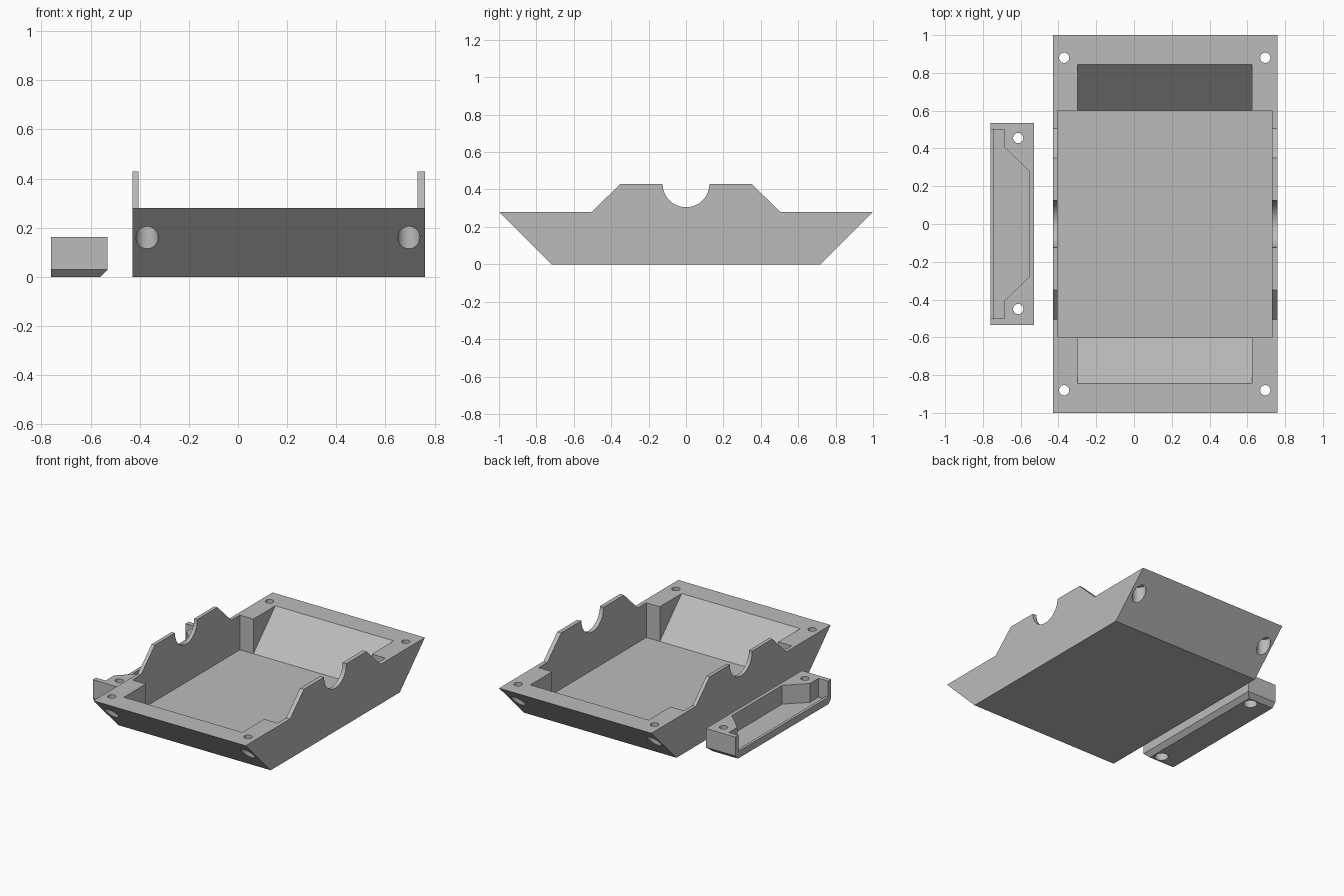
import bpy, bmesh, math
from mathutils import Vector

if "Cube" in bpy.data.objects:
    bpy.data.objects.remove(bpy.data.objects["Cube"])

grey = bpy.data.materials.new("plain grey")
grey.diffuse_color = (0.5, 0.5, 0.5, 1)
grey.use_nodes = True
grey.node_tree.nodes["Principled BSDF"].inputs["Base Color"].default_value = grey.diffuse_color


def link(name, bm):
    bmesh.ops.recalc_face_normals(bm, faces=bm.faces)
    me = bpy.data.meshes.new(name)
    bm.to_mesh(me)
    bm.free()
    me.materials.append(grey)
    ob = bpy.data.objects.new(name, me)
    bpy.context.collection.objects.link(ob)
    return ob


def prism(name, pts, axis, lo, hi):
    """Extrude a 2D outline along x (points are y,z) or z (points are x,y)."""
    bm = bmesh.new()
    if axis == 'x':
        vs = [bm.verts.new((lo, a, b)) for a, b in pts]
        d = Vector((hi - lo, 0, 0))
    else:
        vs = [bm.verts.new((a, b, lo)) for a, b in pts]
        d = Vector((0, 0, hi - lo))
    face = bm.faces.new(vs)
    ext = bmesh.ops.extrude_face_region(bm, geom=[face])
    bmesh.ops.translate(bm, vec=d, verts=[v for v in ext['geom'] if isinstance(v, bmesh.types.BMVert)])
    return link(name, bm)


def box(name, x0, x1, y0, y1, z0, z1):
    return prism(name, [(x0, y0), (x1, y0), (x1, y1), (x0, y1)], 'z', z0, z1)


def screw_hole(x, y, step):
    """Narrow through hole with a wide counterbore below the step height."""
    cutters = []
    for r, z0, z1 in ((0.027, -0.1, 0.6), (0.045, -0.1, step)):
        pts = [(x + r * math.cos(i * math.tau / 32), y + r * math.sin(i * math.tau / 32)) for i in range(32)]
        cutters.append(prism("hole_cutter", pts, 'z', z0, z1))
    return cutters


def carve(ob, cutters):
    """Subtract every cutter, bake the result and remove the cutters."""
    for c in cutters:
        m = ob.modifiers.new("cut", 'BOOLEAN')
        m.operation, m.solver, m.object = 'DIFFERENCE', 'EXACT', c
    bpy.context.view_layer.update()
    me = bpy.data.meshes.new_from_object(ob.evaluated_get(bpy.context.evaluated_depsgraph_get()))
    ob.modifiers.clear()
    ob.data = me
    for c in cutters:
        bpy.data.objects.remove(c)
    # smooth only the curved hole and notch walls
    bpy.ops.object.select_all(action='DESELECT')
    ob.select_set(True)
    bpy.context.view_layer.objects.active = ob
    bpy.ops.object.shade_smooth_by_angle(angle=math.radians(25))


# Tray: side outline with raised walls and a round shaft notch
notch = [(0.125 * math.cos(a), 0.43 + 0.125 * math.sin(a))
         for a in (-math.pi * i / 24 for i in range(25))]
outline = ([(-0.72, 0), (0.72, 0), (1, 0.28), (0.505, 0.28), (0.35, 0.43)] + notch +
           [(-0.35, 0.43), (-0.505, 0.28), (-1, 0.28)])
tray = prism("tray", outline, 'x', -0.43, 0.76)

# Tray pockets: wide centre, narrower sloped ends, four screw holes
cuts = [box("centre_cutter", -0.405, 0.73, -0.6, 0.6, 0.035, 0.8),
        prism("slope_cutter", [(-0.6, 0.035), (0.6, 0.035), (0.845, 0.28), (0.845, 0.8),
                               (-0.845, 0.8), (-0.845, 0.28)], 'x', -0.30, 0.625)]
for x in (-0.37, 0.695):
    for y in (-0.88, 0.88):
        cuts += screw_hole(x, y, 0.235)
carve(tray, cuts)

# Cover: small block, bottom edge chamfered on three sides
bm = bmesh.new()
rings = []
for z, inset in ((0, 0.03), (0.03, 0), (0.163, 0)):
    x1, y1 = -0.53 - inset, 0.535 - inset
    rings.append([bm.verts.new((x, y, z)) for x, y in ((-0.76, -y1), (x1, -y1), (x1, y1), (-0.76, y1))])
bm.faces.new(rings[0])
bm.faces.new(rings[-1])
for a, b in zip(rings, rings[1:]):
    for i in range(4):
        j = (i + 1) % 4
        bm.faces.new((a[i], a[j], b[j], b[i]))
cover = link("cover", bm)

# Cover pocket, open on its outer side above a low lip
pocket = [(-0.74, -0.5), (-0.685, -0.5), (-0.685, -0.405), (-0.555, -0.28),
          (-0.555, 0.28), (-0.685, 0.405), (-0.685, 0.5), (-0.74, 0.5)]
cuts = [prism("pocket_cutter", pocket, 'z', 0.03, 0.4),
        box("opening_cutter", -0.8, -0.72, -0.5, 0.5, 0.05, 0.4)]
for y in (-0.45, 0.455):
    cuts += screw_hole(-0.613, y, 0.11)
carve(cover, cuts)
